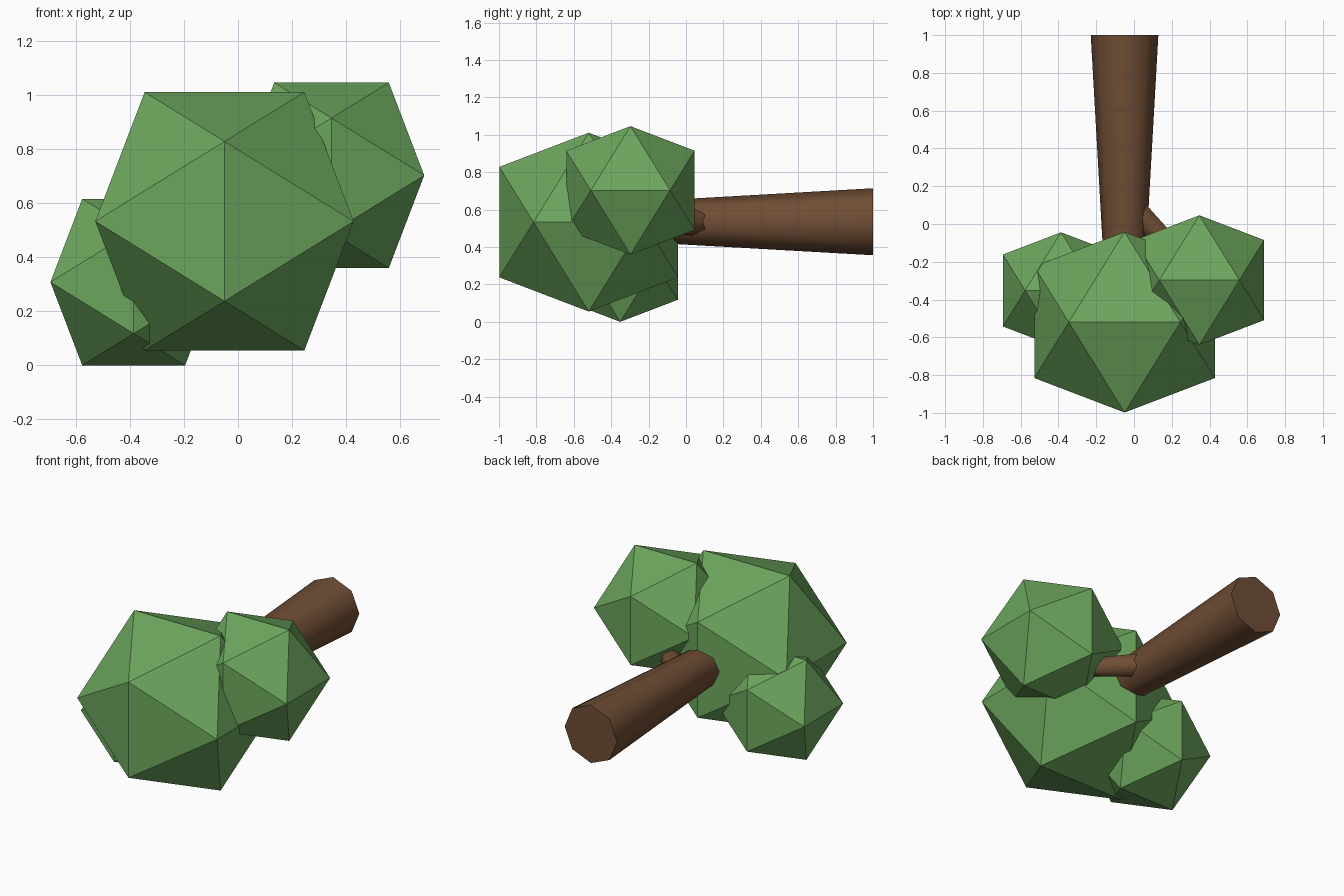
import bpy, bmesh, math
from mathutils import Vector, Matrix

if "Cube" in bpy.data.objects:
    bpy.data.objects.remove(bpy.data.objects["Cube"])


def material(name, rgb):
    m = bpy.data.materials.new(name)
    m.diffuse_color = (*rgb, 1)
    m.use_nodes = True
    m.node_tree.nodes["Principled BSDF"].inputs["Base Color"].default_value = m.diffuse_color
    return m


leaf = material("leaf_green", (0.15, 0.38, 0.11))
bark = material("bark_brown", (0.16, 0.075, 0.035))


def add_object(name, bm, mat):
    bmesh.ops.recalc_face_normals(bm, faces=bm.faces)
    me = bpy.data.meshes.new(name)
    bm.to_mesh(me)
    bm.free()
    me.materials.append(mat)
    ob = bpy.data.objects.new(name, me)
    bpy.context.collection.objects.link(ob)
    return ob


def foliage(name, centre, b):
    """Axis-aligned icosahedron with half extent b."""
    a = b * 2 / (1 + math.sqrt(5))
    bm = bmesh.new()
    for s in (-1, 1):
        for t in (-1, 1):
            for v in ((s * a, 0, t * b), (0, s * b, t * a), (s * b, t * a, 0)):
                bm.verts.new(Vector(v) + Vector(centre))
    bmesh.ops.convex_hull(bm, input=bm.verts)
    add_object(name, bm, leaf)


def limb(name, start, end, r1, r2, sides):
    """Tapered round limb lying in a horizontal plane, one corner facing up."""
    start, end = Vector(start), Vector(end)
    axis = (end - start).normalized()
    up = Vector((0, 0, 1))
    side = up.cross(axis)
    rot = Matrix((up, side, axis)).transposed().to_4x4()
    if rot.determinant() < 0:
        rot = Matrix((up, -side, axis)).transposed().to_4x4()
    bm = bmesh.new()
    rings = []
    for p, r in ((start, r1), (end, r2)):
        ring = []
        for i in range(sides):
            t = 2 * math.pi * i / sides
            ring.append(bm.verts.new(p + rot @ Vector((r * math.cos(t), r * math.sin(t), 0))))
        rings.append(ring)
        bm.faces.new(ring)
    for i in range(sides):
        j = (i + 1) % sides
        bm.faces.new((rings[0][i], rings[0][j], rings[1][j], rings[1][i]))
    ob = add_object(name, bm, bark)
    bpy.ops.object.select_all(action='DESELECT')
    bpy.context.view_layer.objects.active = ob
    ob.select_set(True)
    bpy.ops.object.shade_smooth_by_angle(angle=math.radians(65))


# Leaf clumps
foliage("main_foliage", (-0.05, -0.52, 0.533), 0.478)
foliage("right_foliage", (0.346, -0.297, 0.703), 0.343)
foliage("left_foliage", (-0.386, -0.352, 0.308), 0.308)

# Trunk lying along y, and the side branch
limb("trunk", (-0.05, 1.0, 0.535), (-0.05, -0.2, 0.535), 0.179, 0.111, 8)
limb("branch", (0.02, 0.055, 0.535), (0.275, -0.2, 0.535), 0.075, 0.052, 6)
